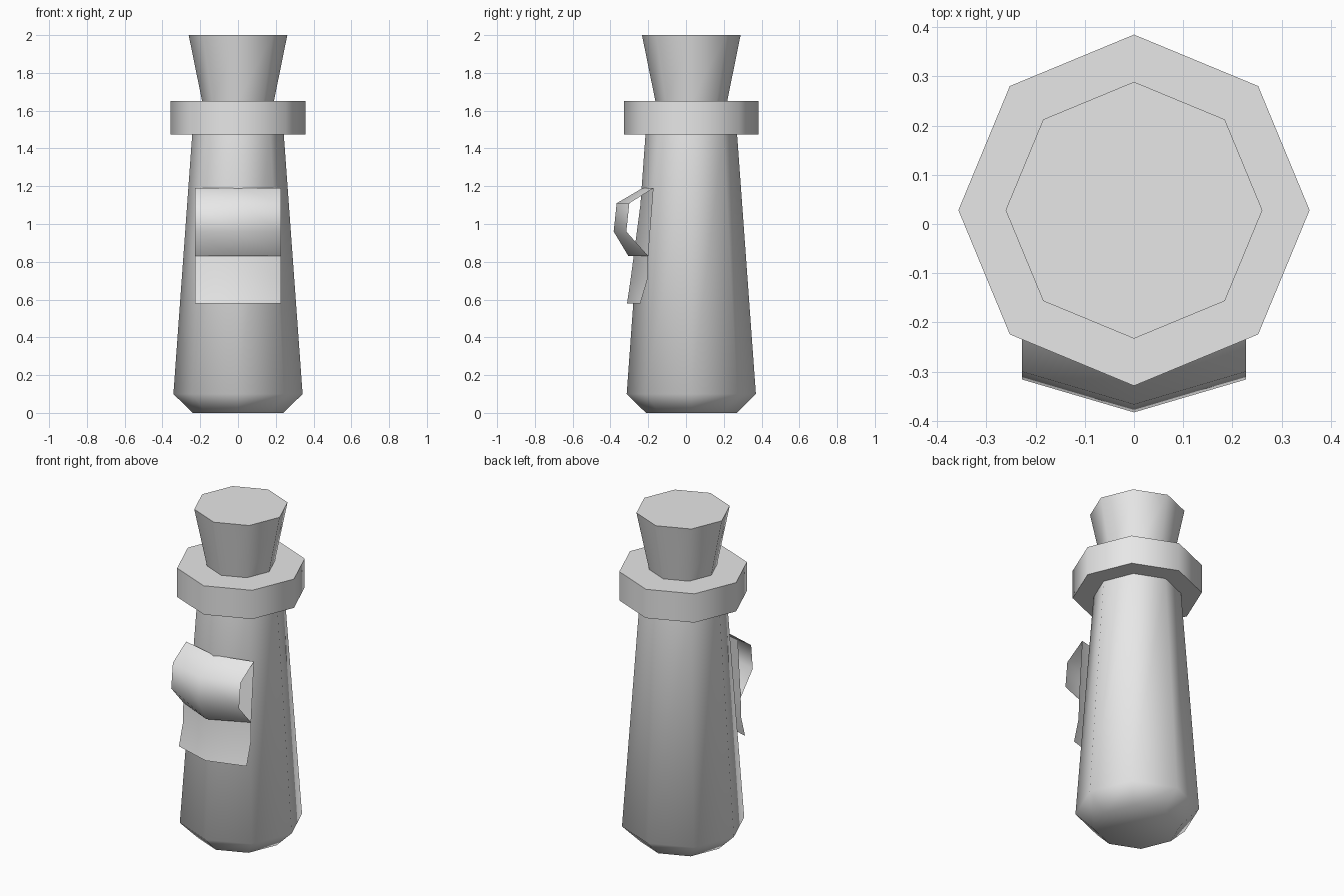
import bpy, bmesh
from math import sin, cos, pi, radians

cube = bpy.data.objects.get("Cube")
if cube:
    bpy.data.objects.remove(cube, do_unlink=True)

SIDES = 8
CENTRE_Y = 0.028

grey = bpy.data.materials.new("plain_grey")
grey.use_nodes = True
colour = (0.8, 0.8, 0.8, 1)
grey.diffuse_color = colour
grey.node_tree.nodes["Principled BSDF"].inputs["Base Color"].default_value = colour


def finish(name, bm, angle):
    mesh = bpy.data.meshes.new(name)
    bm.to_mesh(mesh)
    bm.free()
    mesh.materials.append(grey)
    obj = bpy.data.objects.new(name, mesh)
    bpy.context.collection.objects.link(obj)
    bpy.ops.object.select_all(action='DESELECT')
    obj.select_set(True)
    bpy.context.view_layer.objects.active = obj
    bpy.ops.object.shade_smooth_by_angle(angle=radians(angle))
    return obj


def lathe(name, profile):
    """Closed octagonal solid from (radius, height) pairs."""
    bm = bmesh.new()
    rings = []
    for r, z in profile:
        rings.append([bm.verts.new((r * cos(2 * pi * i / SIDES),
                                    CENTRE_Y + r * sin(2 * pi * i / SIDES), z))
                      for i in range(SIDES)])
    for low, high in zip(rings, rings[1:]):
        for i in range(SIDES):
            j = (i + 1) % SIDES
            bm.faces.new((low[i], low[j], high[j], high[i]))
    bm.faces.new(rings[0][::-1])
    bm.faces.new(rings[-1])
    return finish(name, bm, 60)


def folded_sheet(name, rows, half_width=0.228):
    """Thin sheet creased at x = 0 from (edge y, crease y, height) rows, top down."""
    bm = bmesh.new()
    strips = [[bm.verts.new((x, y, z)) for x, y in
               ((-half_width, edge), (0, crease), (half_width, edge))]
              for edge, crease, z in rows]
    for top, low in zip(strips, strips[1:]):
        for i in range(2):
            bm.faces.new((top[i], low[i], low[i + 1], top[i + 1]))
    return finish(name, bm, 60)


# Bottle
lathe("bottle_body", [(0.24, 0), (0.342, 0.1), (0.242, 1.48)])
lathe("neck_ring", [(0.357, 1.475), (0.357, 1.65)])
lathe("stopper", [(0.19, 1.65), (0.261, 2.0)])

# Paper label and the curl in front of it
folded_sheet("label_back", [(-0.172, -0.23, 1.19), (-0.2, -0.277, 0.83),
                            (-0.203, -0.293, 0.71), (-0.242, -0.312, 0.58)])
folded_sheet("label_curl", [(-0.172, -0.23, 1.19), (-0.3, -0.367, 1.11),
                            (-0.316, -0.383, 0.96), (-0.2, -0.305, 0.83)])
